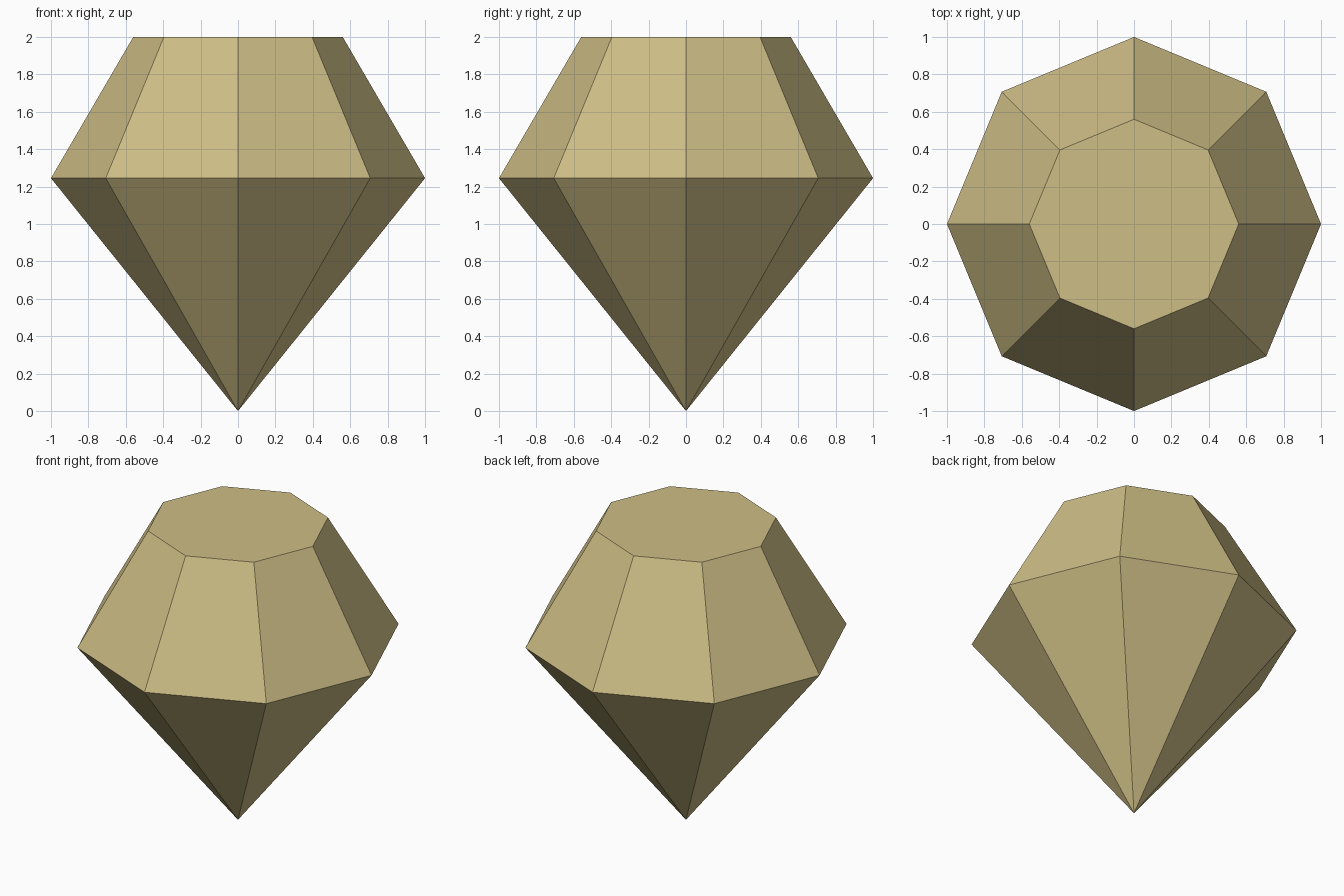
import bpy
import bmesh
from math import cos, sin, tau

cube = bpy.data.objects.get("Cube")
if cube:
    bpy.data.objects.remove(cube, do_unlink=True)

SIDES = 8
GIRDLE_RADIUS, GIRDLE_Z = 1.0, 1.245
TABLE_RADIUS, TABLE_Z = 0.56, 2.0

# Pale gold material
gold = bpy.data.materials.new("pale_gold")
gold.use_nodes = True
colour = (0.61, 0.51, 0.235, 1)
gold.diffuse_color = colour
gold.node_tree.nodes["Principled BSDF"].inputs["Base Color"].default_value = colour

bm = bmesh.new()


def ring(radius, z):
    angles = [tau * i / SIDES for i in range(SIDES)]
    return [bm.verts.new((radius * cos(a), radius * sin(a), z)) for a in angles]


# Point, girdle and flat table of the gem
point = bm.verts.new((0, 0, 0))
girdle = ring(GIRDLE_RADIUS, GIRDLE_Z)
table = ring(TABLE_RADIUS, TABLE_Z)
bm.faces.new(table)

# Crown and pavilion facets
for i in range(SIDES):
    j = (i + 1) % SIDES
    bm.faces.new((girdle[i], girdle[j], table[j], table[i]))
    bm.faces.new((point, girdle[j], girdle[i]))
bmesh.ops.recalc_face_normals(bm, faces=bm.faces)

mesh = bpy.data.meshes.new("gem")
bm.to_mesh(mesh)
bm.free()
mesh.materials.append(gold)
gem = bpy.data.objects.new("gem", mesh)
bpy.context.collection.objects.link(gem)
